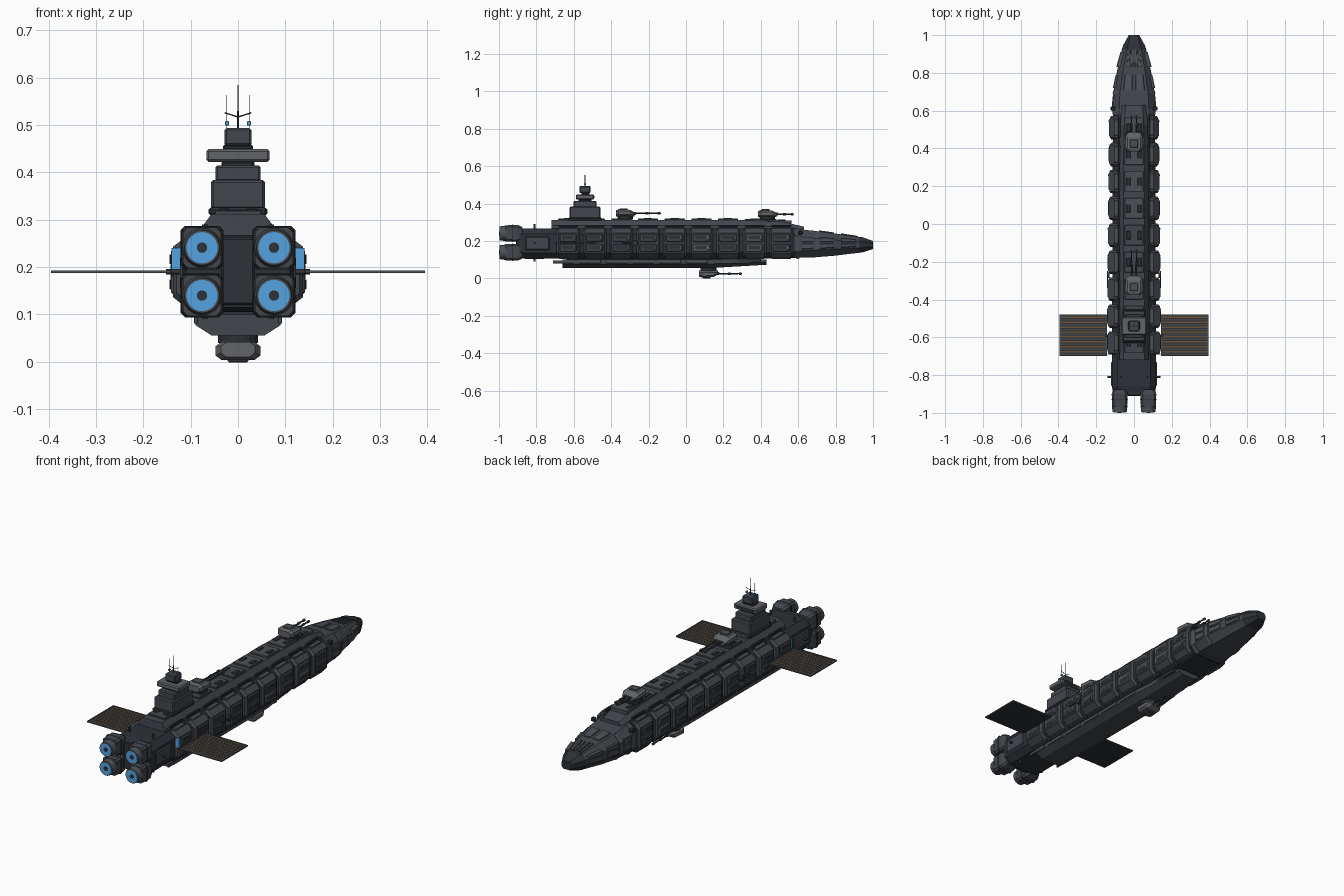
import bpy, bmesh, math, random
from mathutils import Matrix, Vector

random.seed(4)


def material(name, r, g, b):
    m = bpy.data.materials.new(name)
    m.diffuse_color = (r, g, b, 1)
    return m


HULL = material("hull_grey", 0.055, 0.063, 0.076)
DARK = material("dark_grey", 0.026, 0.031, 0.038)
MID = material("plate_grey", 0.072, 0.08, 0.092)
LIGHT = material("light_grey", 0.12, 0.125, 0.135)
BLUE = material("engine_glow", 0.09, 0.36, 0.75)
CELL = material("solar_cell", 0.06, 0.06, 0.065)
COPPER = material("solar_copper", 0.14, 0.085, 0.04)


def finish(name, bm, mat, mirror=False):
    """Turn a bmesh in world coordinates into an object, optionally mirrored in x."""
    bmesh.ops.recalc_face_normals(bm, faces=bm.faces)
    me = bpy.data.meshes.new(name)
    bm.to_mesh(me)
    bm.free()
    me.materials.append(mat)
    ob = bpy.data.objects.new(name, me)
    bpy.context.collection.objects.link(ob)
    if mirror:
        ob.modifiers.new("mirror", 'MIRROR')
    return ob


def box(name, x, y, z, mat=HULL, bevel=0.0, mirror=False):
    """Box from (min, max) ranges with optional chamfer."""
    bm = bmesh.new()
    c = Vector([(r[0] + r[1]) / 2 for r in (x, y, z)])
    s = [r[1] - r[0] for r in (x, y, z)]
    bmesh.ops.create_cube(bm, size=1, matrix=Matrix.Translation(c) @ Matrix.Diagonal((*s, 1)))
    if bevel:
        bmesh.ops.bevel(bm, geom=bm.edges[:], offset=bevel, segments=1, affect='EDGES')
    return finish(name, bm, mat, mirror)


def loft(name, sections, mat=HULL, mirror=False):
    """Skin a list of (y, [(x, z), ...]) cross-sections."""
    bm = bmesh.new()
    rings = [[bm.verts.new((px, y, pz)) for px, pz in pts] for y, pts in sections]
    n = len(rings[0])
    for a, b in zip(rings, rings[1:]):
        for i in range(n):
            bm.faces.new((a[i], a[(i + 1) % n], b[(i + 1) % n], b[i]))
    bm.faces.new(rings[0])
    bm.faces.new(rings[-1])
    return finish(name, bm, mat, mirror)


def oct_(w, z0, z1, cx, cz, x=0):
    """Chamfered rectangle cross-section."""
    return [(x + a, b) for a, b in ((-w, z0 + cz), (-w + cx, z0), (w - cx, z0), (w, z0 + cz),
                                    (w, z1 - cz), (w - cx, z1), (-w + cx, z1), (-w, z1 - cz))]


def rod(name, p, q, r1, r2=None, mat=DARK, seg=12, mirror=False):
    """Cylinder or cone between two points."""
    p, q = Vector(p), Vector(q)
    bm = bmesh.new()
    m = Matrix.Translation((p + q) / 2) @ (q - p).to_track_quat('Z', 'Y').to_matrix().to_4x4()
    bmesh.ops.create_cone(bm, cap_ends=True, segments=seg, radius1=r1,
                          radius2=r1 if r2 is None else r2, depth=(q - p).length, matrix=m)
    return finish(name, bm, mat, mirror)


# Core hull and tapered bow
loft("core_hull", [(-0.9, oct_(0.11, 0.115, 0.26, 0.03, 0.03)), (-0.86, oct_(0.117, 0.105, 0.268, 0.03, 0.03)),
                   (0.58, oct_(0.112, 0.108, 0.268, 0.03, 0.03))], DARK)
loft("bow", [(0.58, oct_(0.114, 0.11, 0.265, 0.035, 0.035)), (0.69, oct_(0.11, 0.113, 0.254, 0.035, 0.04)),
             (0.8, oct_(0.092, 0.122, 0.24, 0.032, 0.035)), (0.93, oct_(0.062, 0.138, 0.22, 0.025, 0.025))])
loft("bow_cap", [(0.925, oct_(0.065, 0.137, 0.223, 0.025, 0.025)), (0.945, oct_(0.058, 0.14, 0.22, 0.025, 0.025)),
                 (1.0, oct_(0.028, 0.157, 0.2, 0.01, 0.012))], DARK)
for y in (0.6, 0.7, 0.81):
    w, h = 0.116 - 0.28 * max(0, y - 0.69), 0.266 - 0.14 * (y - 0.6)
    loft("bow_collar", [(y - 0.008, oct_(w, 0.103 + 0.09 * (y - 0.58), h, 0.035, 0.037)),
                        (y + 0.008, oct_(w - 0.003, 0.104 + 0.09 * (y - 0.58), h - 0.002, 0.035, 0.037))], MID)
for x in (0.012, 0.033):
    loft("bow_deck_strip", [(0.83, oct_(0.006, 0.22, 0.241, 0.001, 0.001, x)),
                            (0.92, oct_(0.005, 0.21, 0.227, 0.001, 0.001, x * 0.8))], MID, True)
loft("bow_deck_plate", [(0.71, oct_(0.025, 0.23, 0.257, 0.003, 0.003, 0.032)),
                        (0.79, oct_(0.02, 0.22, 0.246, 0.003, 0.003, 0.028))], MID, True)
for y0, y1, x0, x1 in ((0.62, 0.68, 0.106, 0.104), (0.72, 0.79, 0.1, 0.089), (0.83, 0.91, 0.082, 0.064)):
    for k in (0, 1):
        a, b = [(0.19 - 0.035 * t, 0.19 + 0.035 * t) for t in (1 - (y0 - .6), 1 - 1.4 * (y1 - .6))]
        f = lambda r: (r[0], 0.187) if k else (0.194, r[1])
        loft("bow_side_plate", [(y0, oct_(0.012, *f(a), 0.003, 0.003, x0)),
                                (y1, oct_(0.012, *f(b), 0.003, 0.003, x1 - 0.004))], MID, True)
box("bow_sensor", (0.1, 0.124), (0.6, 0.622), (0.235, 0.255), DARK, 0.004, True)

# Upper deck and keel
deck = lambda w0, w1, z0, z1: [(-w0, z0), (w0, z0), (w0, z0 + (z1 - z0) * .4), (w1, z1), (-w1, z1), (-w0, z0 + (z1 - z0) * .4)]
loft("upper_deck", [(-0.72, deck(0.078, 0.056, 0.262, 0.312)), (0.3, deck(0.078, 0.056, 0.262, 0.312)),
                    (0.52, deck(0.075, 0.052, 0.26, 0.302)), (0.63, deck(0.062, 0.045, 0.25, 0.277))])
keel = lambda w0, w1, z0, z1: [(-w0, z1), (w0, z1), (w0, z0 + (z1 - z0) * .5), (w1, z0), (-w1, z0), (-w0, z0 + (z1 - z0) * .5)]
loft("keel", [(-0.66, keel(0.09, 0.055, 0.055, 0.1)), (0.12, keel(0.09, 0.055, 0.055, 0.1)),
              (0.43, keel(0.06, 0.04, 0.073, 0.1))])
box("keel_neck", (-0.075, 0.075), (-0.64, 0.4), (0.09, 0.12), DARK)
box("stern_plate", (-0.035, 0.035), (-0.91, -0.88), (0.12, 0.262), DARK, 0.004)
box("stern_side_plate", (0.1, 0.122), (-0.86, -0.73), (0.15, 0.225), HULL, 0.006, True)

# Armour blocks with raised panels, nine per side
for i in range(9):
    y = 0.51 - i * 0.1425
    o = 0.128 + 0.0012 * i
    y0, y1 = y - 0.062, y + 0.062
    prof = lambda d: [(0.065, 0.266 - d), (0.107 - d, 0.266 - d), (o - d, 0.243 - d), (o - d, 0.137 + d),
                      (0.107 - d, 0.112 + d), (0.065, 0.112 + d)]
    loft("armour_block", [(y0, prof(0.008)), (y0 + 0.01, prof(0)), (y1 - 0.01, prof(0)), (y1, prof(0.008))],
         HULL, True)
    for z0, z1 in ((0.143, 0.184), (0.196, 0.237)):
        mat = random.choice((MID, HULL, MID, LIGHT))
        box("armour_panel", (o - 0.01, o + 0.004), (y0 + 0.016, y1 - 0.016), (z0, z1), mat, 0.004, True)
        box("panel_slot", (o, o + 0.0055), (y0 + 0.028, y1 - 0.034), (z0 + 0.011, z1 - 0.011), DARK, 0.0, True)
        box("panel_latch", (o, o + 0.007), (y1 - 0.032, y1 - 0.024), (z0 + 0.01, z1 - 0.01), LIGHT, 0.001, True)
    box("shoulder_plate", (0.082, 0.106), (y0 + 0.02, y1 - 0.02), (0.26, 0.272), MID, 0.002, True)
    box("lower_plate", (0.08, 0.104), (y0 + 0.01, y1 - 0.01), (0.105, 0.116), MID, 0.002, True)
    # Deck plating on the centreline
    zt = 0.312 - max(0, y - 0.3) * 0.045
    box("deck_plate", (-0.05, 0.05), (y0 + 0.008, y1 - 0.008), (zt - 0.012, zt + 0.008), random.choice((MID, HULL)), 0.002)
    box("deck_hatch", (0.018, 0.04), (y - 0.022, y + 0.022), (zt, zt + 0.012), DARK, 0.002, True)
    box("deck_rail", (0.072, 0.083), (y0 + 0.01, y1 - 0.01), (0.275, 0.286), DARK, 0.002, True)
    box("keel_plate", (0.085, 0.093), (y0 - 0.02, y1 - 0.03), (0.081, 0.096), MID, 0.001, True) if 2 < i else None

# Four engines: housing, nozzle, glowing disc and centre plug
for z in (0.14, 0.241):
    x = 0.076
    loft("engine_housing", [(-0.965, oct_(0.04, z - 0.043, z + 0.043, 0.01, 0.01, x)),
                            (-0.9, oct_(0.042, z - 0.045, z + 0.045, 0.01, 0.01, x)),
                            (-0.875, oct_(0.032, z - 0.034, z + 0.034, 0.01, 0.01, x))], HULL, True)
    rod("engine_nozzle", (x, -0.96, z), (x, -0.996, z), 0.042, 0.037, MID, 24, True)
    rod("engine_glow", (x, -0.98, z), (x, -0.998, z), 0.033, None, BLUE, 24, True)
    rod("engine_plug", (x, -0.98, z), (x, -1.0, z), 0.011, None, DARK, 16, True)
    box("engine_band", (x - 0.045, x + 0.045), (-0.935, -0.92), (z - 0.046, z + 0.046), DARK, 0.009, True)

# Manoeuvring thrusters
for x, z0, z1 in ((0.07, 0.26, 0.29), (0.07, 0.115, 0.09)):
    rod("thruster", (x, -0.81, z0), (x, -0.81, z1), 0.006, mat=DARK, mirror=True)
rod("side_thruster", (0.11, -0.81, 0.19), (0.14, -0.81, 0.19), 0.006, mat=DARK, mirror=True)
box("stern_window", (0.12, 0.1405), (-0.692, -0.686), (0.19, 0.24), BLUE, 0, True)

# Command tower
for name, w, y0, y1, z0, z1, mat in (
        ("tower_foot", 0.062, -0.63, -0.45, 0.308, 0.326, DARK), ("tower_base", 0.057, -0.622, -0.458, 0.322, 0.384, HULL),
        ("tower_middle", 0.048, -0.602, -0.478, 0.38, 0.415, HULL), ("tower_neck", 0.035, -0.575, -0.505, 0.41, 0.425, DARK),
        ("bridge_deck", 0.067, -0.588, -0.492, 0.422, 0.449, LIGHT), ("upper_neck", 0.032, -0.56, -0.515, 0.445, 0.46, DARK),
        ("tower_top", 0.029, -0.57, -0.51, 0.456, 0.494, HULL)):
    box(name, (-w, w), (y0, y1), (z0, z1), mat, 0.005)
box("bridge_window", (-0.05, 0.05), (-0.494, -0.4905), (0.431, 0.441), DARK)
rod("main_mast", (0, -0.54, 0.49), (0, -0.54, 0.585), 0.002, 0.001, DARK, 8)
rod("mast_arm", (0, -0.54, 0.517), (0.028, -0.54, 0.526), 0.0015, mat=DARK, seg=6, mirror=True)
rod("whip_antenna", (0.024, -0.54, 0.49), (0.024, -0.54, 0.563), 0.0009, mat=DARK, seg=6, mirror=True)
box("mast_light", (0.019, 0.027), (-0.546, -0.534), (0.499, 0.508), BLUE, 0.001, True)


def turret(name, y, z, up, reach):
    """Twin-gun turret; up is 1 for deck mounts and -1 for the keel mount."""
    zz = lambda a, b: tuple(sorted((z + up * a, z + up * b)))
    rod(name + "_ring", (0, y, z - up * 0.008), (0, y, z + up * 0.01), 0.042, mat=DARK, seg=20)
    prof = [(w, zz(0.008, h)) for w, h in ((0.036, 0.04), (0.047, 0.046), (0.046, 0.043), (0.034, 0.03))]
    loft(name + "_house", [(y + dy, oct_(w, *h, 0.012, 0.009)) for dy, (w, h) in
                           zip((-0.05, -0.035, 0.025, 0.05), prof)], LIGHT)
    box(name + "_roof", (-0.022, 0.022), (y - 0.03, y + 0.012), zz(0.04, 0.051), MID, 0.003)
    zb = z + up * 0.024
    for x in (0.013,):
        rod(name + "_barrel", (x, y + 0.04, zb), (x, y + reach, zb), 0.0045, 0.0035, DARK, 10, True)
        for t, r in ((0.05, 0.008), (0.5, 0.0065), (0.94, 0.0065)):
            yy = y + 0.045 + (reach - 0.045) * t
            rod(name + "_barrel_band", (x, yy - 0.008, zb), (x, yy + 0.006, zb), r, None, MID, 10, True)


turret("rear_turret", -0.325, 0.324, 1, 0.19)
turret("front_turret", 0.435, 0.32, 1, 0.14)
turret("keel_turret", 0.12, 0.05, -1, 0.18)
box("front_turret_mount", (-0.045, 0.045), (0.385, 0.485), (0.3, 0.318), DARK, 0.003)

# Side guns on the flanks
rod("flank_gun_mount", (0.13, -0.272, 0.19), (0.143, -0.272, 0.19), 0.015, mat=DARK, mirror=True)
rod("flank_gun_barrel", (0.14, -0.34, 0.188), (0.14, -0.25, 0.188), 0.003, mat=DARK, seg=8, mirror=True)

# Solar wings: boom, frame and cell strips
rod("wing_boom", (0.12, -0.59, 0.19), (0.152, -0.59, 0.19), 0.006, mat=DARK, mirror=True)
box("wing_sheet", (0.147, 0.39), (-0.697, -0.483), (0.1885, 0.1905), DARK, 0, True)
for y in (-0.7, -0.484):
    box("wing_frame_side", (0.143, 0.395), (y, y + 0.005), (0.187, 0.193), MID, 0, True)
for x in (0.143, 0.39):
    box("wing_frame_end", (x, x + 0.005), (-0.7, -0.479), (0.187, 0.193), MID, 0, True)
for i in range(16):
    y = -0.693 + i * 0.013
    box("wing_cell_strip", (0.149, 0.388), (y, y + 0.008), (0.19, 0.1915), COPPER if i % 2 else CELL, 0, True)
